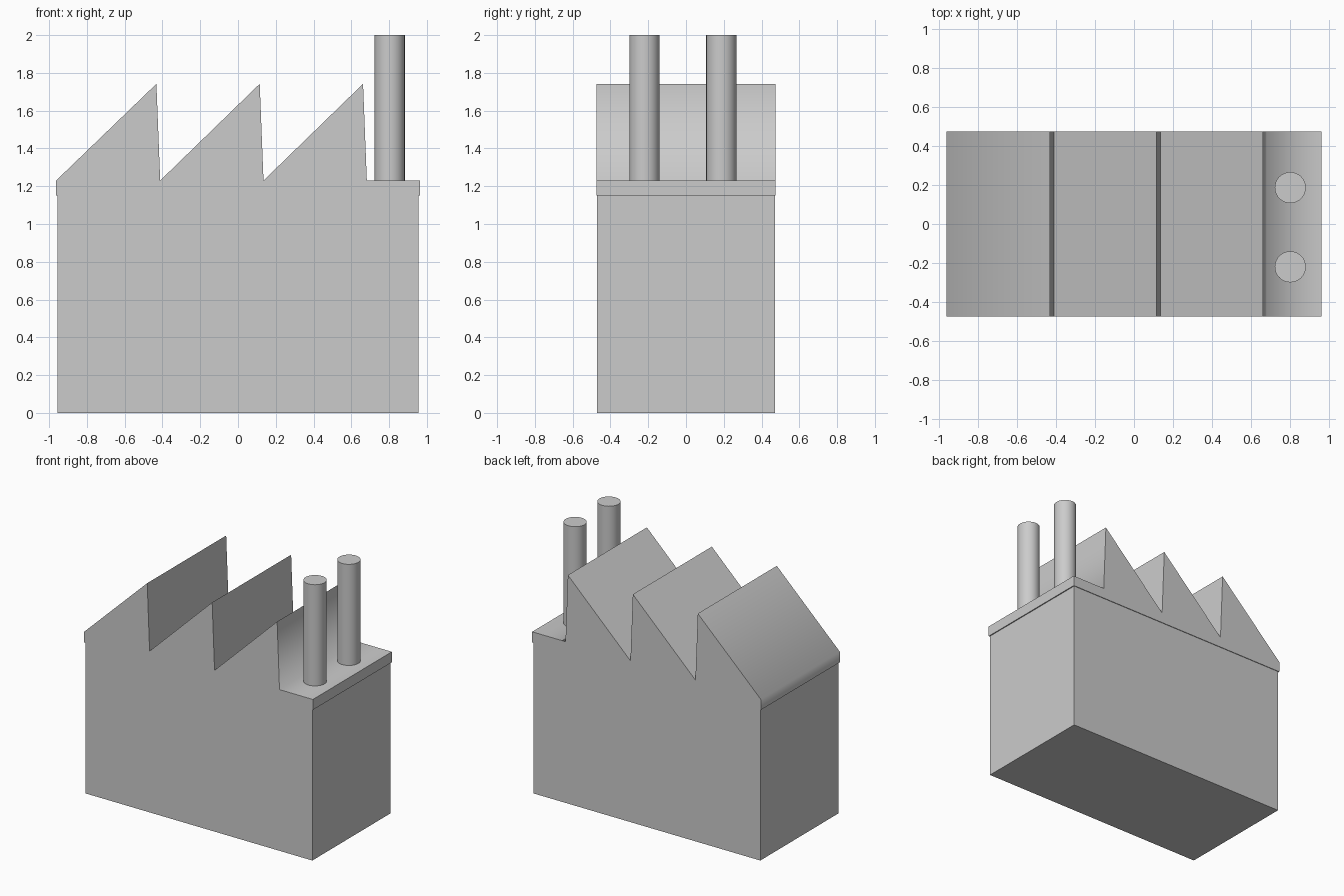
import bpy, bmesh
from math import radians

if "Cube" in bpy.data.objects:
    bpy.data.objects.remove(bpy.data.objects["Cube"])


def extrude_profile(name, profile, half_depth, smooth_angle=None):
    """Closed XZ outline extruded evenly along Y."""
    bm = bmesh.new()
    face = bm.faces.new([bm.verts.new((x, -half_depth, z)) for x, z in profile])
    ext = bmesh.ops.extrude_face_region(bm, geom=[face])
    verts = [g for g in ext["geom"] if isinstance(g, bmesh.types.BMVert)]
    bmesh.ops.translate(bm, verts=verts, vec=(0, 2 * half_depth, 0))
    bmesh.ops.recalc_face_normals(bm, faces=bm.faces)
    mesh = bpy.data.meshes.new(name)
    bm.to_mesh(mesh)
    bm.free()
    obj = bpy.data.objects.new(name, mesh)
    bpy.context.collection.objects.link(obj)
    if smooth_angle:
        smooth(obj, smooth_angle)
    return obj


def smooth(obj, angle):
    bpy.ops.object.select_all(action='DESELECT')
    obj.select_set(True)
    bpy.context.view_layer.objects.active = obj
    bpy.ops.object.shade_smooth_by_angle(angle=radians(angle))


EAVE, RIDGE, SLAB = 1.23, 1.742, 1.15
HALF_X = 0.963

# Main block, slightly narrower than the roof
extrude_profile("factory_body",
                [(-0.955, 0), (0.955, 0), (0.955, SLAB), (-0.955, SLAB)], 0.47)

# Sawtooth roof: three teeth, then a flat deck for the chimneys
outline = [(HALF_X, SLAB), (-HALF_X, SLAB), (-HALF_X, EAVE)]
for i in range(3):
    step = i * 0.547
    outline += [(-0.432 + step, RIDGE), (-0.412 + step, EAVE)]
outline.append((HALF_X, EAVE))
extrude_profile("sawtooth_roof", outline, 0.475, 89)

# Two chimneys on the deck
for name, y in (("chimney_front", -0.22), ("chimney_back", 0.187)):
    base, top = EAVE - 0.03, 2.0
    bpy.ops.mesh.primitive_cylinder_add(vertices=32, radius=0.08, depth=top - base,
                                        location=(0.803, y, (base + top) / 2))
    chimney = bpy.context.object
    chimney.name = name
    smooth(chimney, 40)
